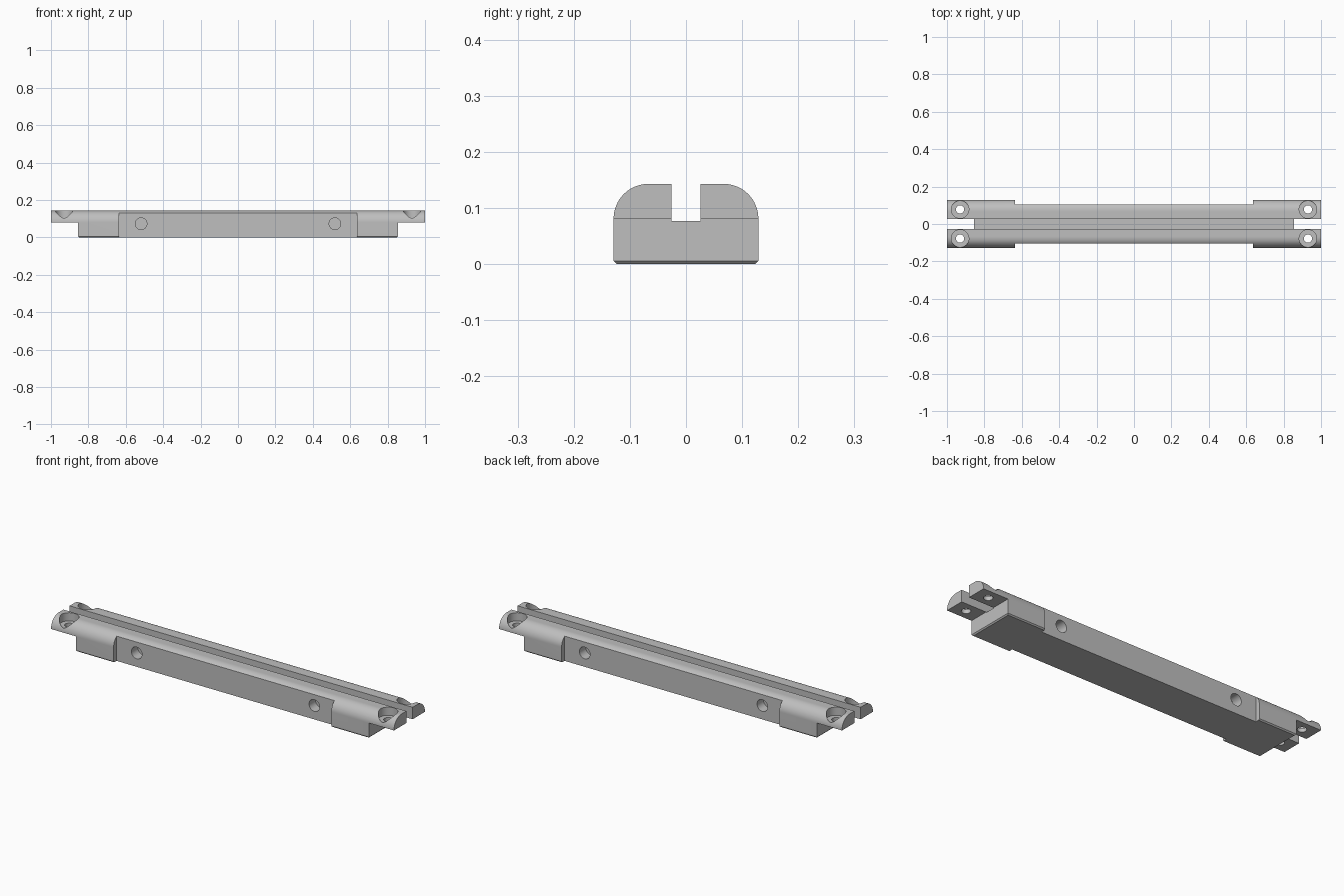
import bpy, bmesh, math
from mathutils import Matrix, Vector

cube = bpy.data.objects.get("Cube")
if cube:
    bpy.data.objects.remove(cube, do_unlink=True)

grey = bpy.data.materials.new("satin_grey")
grey.use_nodes = True
COLOUR = (0.52, 0.52, 0.52, 1)
grey.diffuse_color = COLOUR
grey.node_tree.nodes["Principled BSDF"].inputs["Base Color"].default_value = COLOUR

HALF_W, HEIGHT, ROUND, CHAMFER = 0.129, 0.143, 0.062, 0.006
BODY_X, SHELF_Z = 0.855, 0.08


def finish(name, bm):
    bmesh.ops.recalc_face_normals(bm, faces=bm.faces)
    mesh = bpy.data.meshes.new(name)
    bm.to_mesh(mesh)
    bm.free()
    mesh.materials.append(grey)
    ob = bpy.data.objects.new(name, mesh)
    bpy.context.collection.objects.link(ob)
    return ob


def prism(name, points, direction):
    """Extrude a closed outline of 3D points along a direction."""
    bm = bmesh.new()
    face = bm.faces.new([bm.verts.new(p) for p in points])
    ext = bmesh.ops.extrude_face_region(bm, geom=[face])
    verts = [g for g in ext["geom"] if isinstance(g, bmesh.types.BMVert)]
    bmesh.ops.translate(bm, vec=Vector(direction), verts=verts)
    return finish(name, bm)


def box(name, lo, hi):
    pts = [(lo[0], lo[1], lo[2]), (hi[0], lo[1], lo[2]),
           (hi[0], hi[1], lo[2]), (lo[0], hi[1], lo[2])]
    return prism(name, pts, (0, 0, hi[2] - lo[2]))


def cylinder(name, centre, radius, depth, axis="Z"):
    bm = bmesh.new()
    bmesh.ops.create_cone(bm, cap_ends=True, segments=48,
                          radius1=radius, radius2=radius, depth=depth)
    turn = Matrix.Rotation(math.pi / 2, 4, "X") if axis == "Y" else Matrix()
    bmesh.ops.transform(bm, matrix=Matrix.Translation(centre) @ turn, verts=bm.verts)
    return finish(name, bm)


def cut(body, cutter):
    cutter.hide_render = True
    mod = body.modifiers.new("cut", "BOOLEAN")
    mod.operation, mod.solver, mod.object = "DIFFERENCE", "EXACT", cutter
    bpy.context.view_layer.objects.active = body
    bpy.ops.object.modifier_apply(modifier=mod.name)
    bpy.data.objects.remove(cutter, do_unlink=True)


# Bar: rounded top shoulders, chamfered foot
half = [(HALF_W - CHAMFER, 0), (HALF_W, CHAMFER)]
for i in range(17):
    a = math.pi / 2 * i / 16
    half.append((HALF_W - ROUND + ROUND * math.cos(a),
                 HEIGHT - ROUND + ROUND * math.sin(a)))
outline = half + [(-y, z) for y, z in reversed(half)]
bar = prism("slotted_rail", [(-1, y, z) for y, z in outline], (2, 0, 0))

# Lengthwise slot
cut(bar, box("slot_cutter", (-1.1, -0.026, 0.077), (1.1, 0.026, 0.2)))

for sx in (-1, 1):
    # Overhanging ends with a chamfered lower edge on the body
    under = [(BODY_X, SHELF_Z), (1.1, SHELF_Z), (1.1, -CHAMFER),
             (BODY_X - 2 * CHAMFER, -CHAMFER), (BODY_X, CHAMFER)]
    cut(bar, prism("end_cutter", [(sx * x, -0.2, z) for x, z in under], (0, 0.4, 0)))

for sy in (-1, 1):
    # Narrowed waist between the end pads
    ys = sorted((sy * 0.104, sy * 0.2))
    cut(bar, box("waist_cutter", (-0.635, ys[0], -0.1), (0.635, ys[1], 0.2)))
    for sx in (-1, 1):
        # Counterbored screw holes in the ends
        cut(bar, cylinder("counterbore", (sx * 0.93, sy * 0.078, 0.2), 0.047, 0.2))
        cut(bar, cylinder("screw_hole", (sx * 0.93, sy * 0.078, 0.1), 0.022, 0.3))
        # Blind holes in the sides
        cut(bar, cylinder("side_hole", (sx * 0.518, sy * 0.1, 0.073), 0.031, 0.1, "Y"))

bpy.ops.object.select_all(action="DESELECT")
bar.select_set(True)
bpy.context.view_layer.objects.active = bar
bpy.ops.object.shade_smooth_by_angle(angle=math.radians(30))
